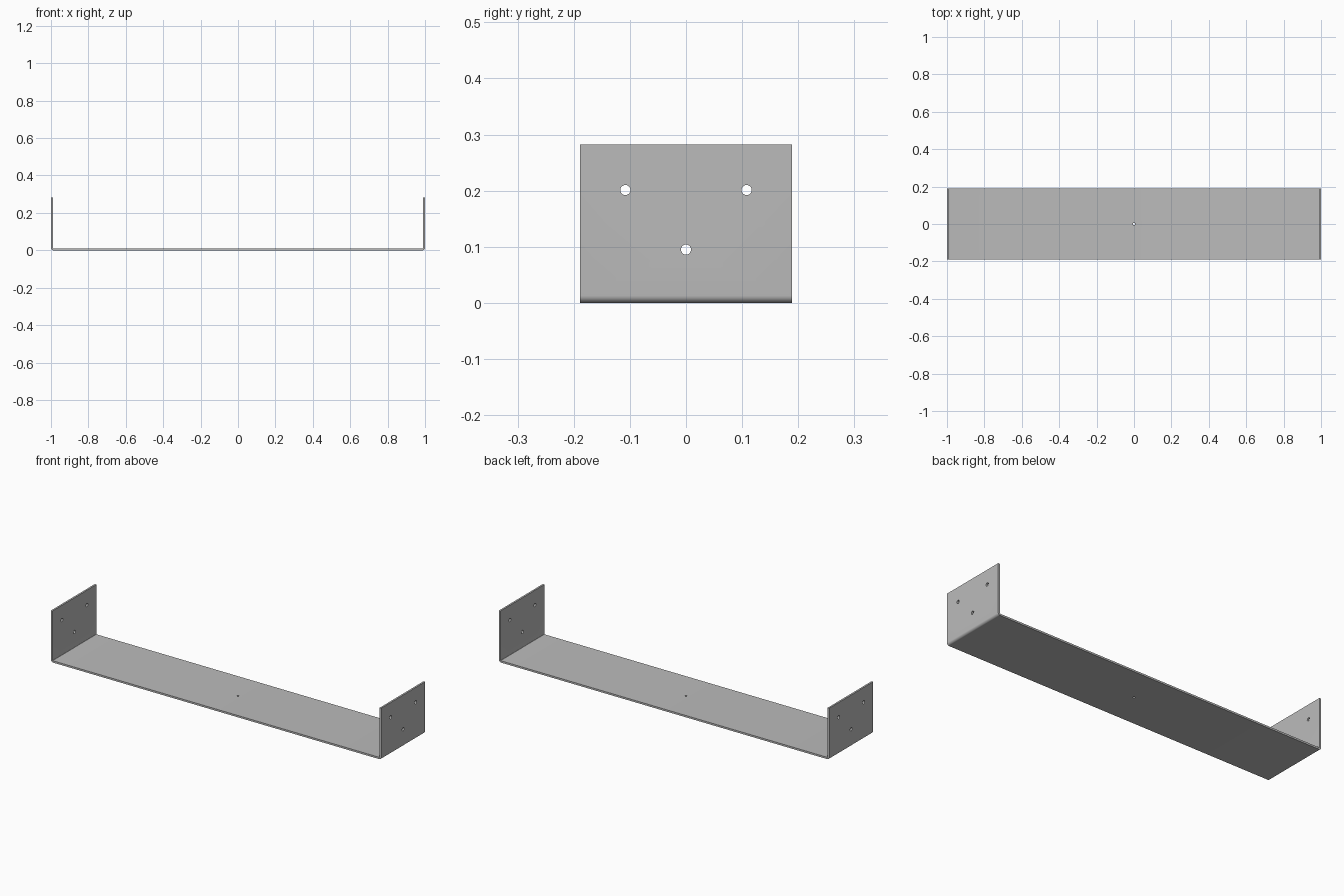
import bpy, bmesh
from math import pi, sin, cos, radians
from mathutils import Matrix

cube = bpy.data.objects.get("Cube")
if cube:
    bpy.data.objects.remove(cube, do_unlink=True)

HALF_X, HALF_Y, HEIGHT = 1.0, 0.189, 0.282
THICK, BEND = 0.01, 0.013

steel = bpy.data.materials.new("plain grey steel")
steel.use_nodes = True
grey = (0.5, 0.5, 0.5, 1)
steel.diffuse_color = grey
steel.node_tree.nodes["Principled BSDF"].inputs["Base Color"].default_value = grey


def make_object(name, bm):
    mesh = bpy.data.meshes.new(name)
    bmesh.ops.recalc_face_normals(bm, faces=bm.faces)
    bm.to_mesh(mesh)
    bm.free()
    mesh.materials.append(steel)
    obj = bpy.data.objects.new(name, mesh)
    bpy.context.collection.objects.link(obj)
    return obj


def arc(radius, steps=8):
    """Right-hand bend, from the floor round to the upright."""
    c = HALF_X - BEND
    angles = [-pi / 2 + pi / 2 * i / steps for i in range(steps + 1)]
    return [(c + radius * cos(a), BEND + radius * sin(a)) for a in angles]


# Folded sheet: U-shaped section swept from front to back
outer = arc(BEND) + [(HALF_X, HEIGHT)]
inner = [(HALF_X - THICK, HEIGHT)] + arc(BEND - THICK)[::-1]
right = outer + inner
section = right + [(-x, z) for x, z in reversed(right)]

bm = bmesh.new()
face = bm.faces.new([bm.verts.new((x, -HALF_Y, z)) for x, z in section])
swept = bmesh.ops.extrude_face_region(bm, geom=[face])
bmesh.ops.translate(bm, vec=(0, 2 * HALF_Y, 0),
                    verts=[g for g in swept["geom"] if isinstance(g, bmesh.types.BMVert)])
bracket = make_object("folded_bracket", bm)

# Screw holes through both uprights, and a small hole in the middle of the base
bm = bmesh.new()


def drill(location, radius, depth, turn=Matrix()):
    bmesh.ops.create_cone(bm, cap_ends=True, segments=32, radius1=radius,
                          radius2=radius, depth=depth,
                          matrix=Matrix.Translation(location) @ turn)


for side in (-1, 1):
    for y, z in ((-0.108, 0.201), (0.108, 0.201), (0, 0.095)):
        drill((side * HALF_X, y, z), 0.009, 0.1, Matrix.Rotation(pi / 2, 4, "Y"))
drill((0, 0, 0), 0.006, 0.1)
cutter = make_object("hole_cutter", bm)
cutter.hide_render = True
cutter.hide_set(True)

cut = bracket.modifiers.new("holes", "BOOLEAN")
cut.operation = "DIFFERENCE"
cut.solver = "EXACT"
cut.object = cutter

# Apply the holes, then smooth only the bends and hole walls
bpy.ops.object.select_all(action="DESELECT")
bpy.context.view_layer.objects.active = bracket
bracket.select_set(True)
bpy.ops.object.modifier_apply(modifier=cut.name)
bpy.data.objects.remove(cutter, do_unlink=True)
bpy.ops.object.shade_smooth_by_angle(angle=radians(30))
